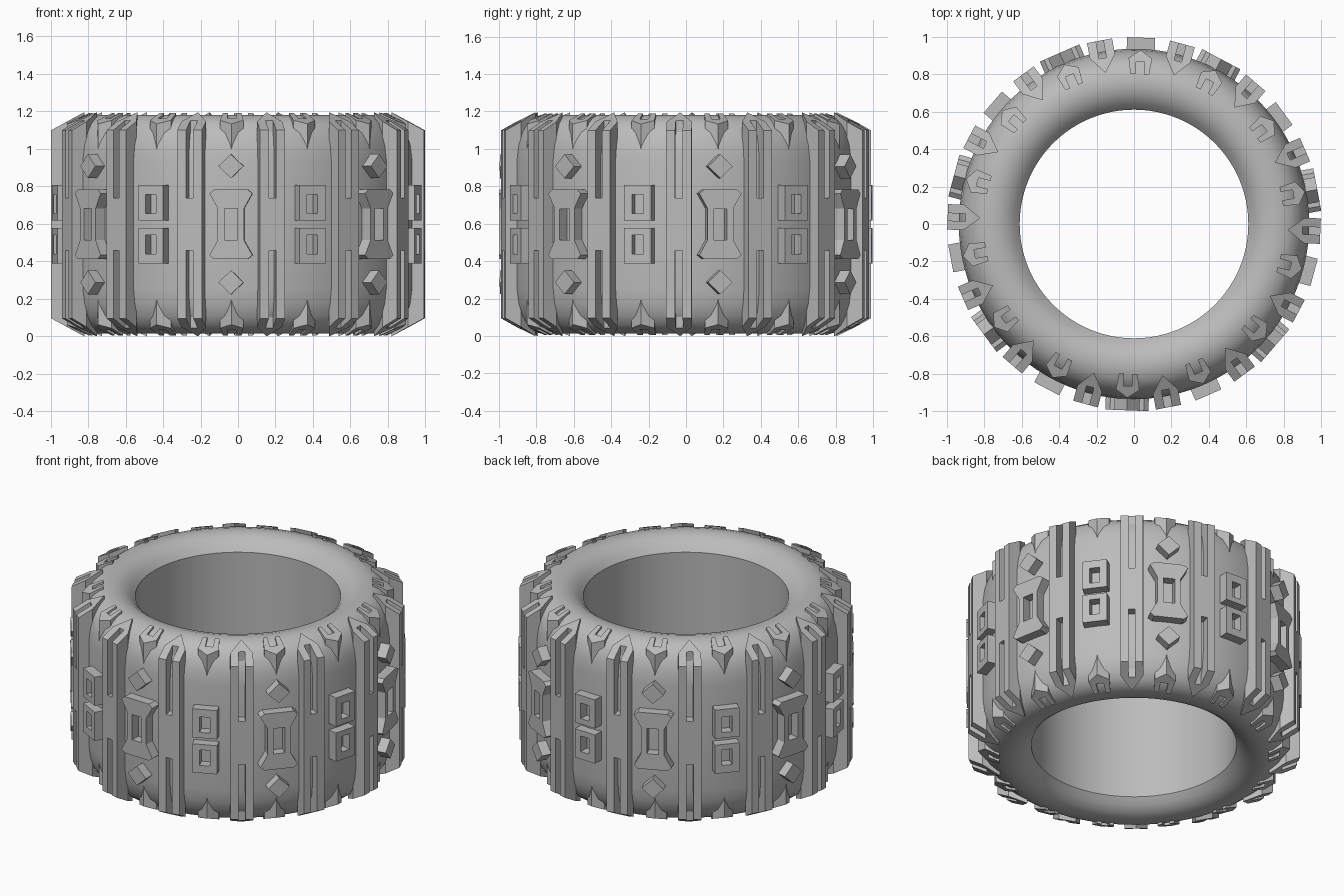
import bpy, bmesh, math
from mathutils import Vector

cube = bpy.data.objects.get("Cube")
if cube:
    bpy.data.objects.remove(cube, do_unlink=True)

MID = 0.597      # half height of the tyre
OUT = 0.995      # outer face of the tread lugs
COUNT = 14       # bars around the tread
STEP = 2 * math.pi / COUNT
PHASE = math.radians(-2.2)

rubber = bpy.data.materials.new("grey_rubber")
rubber.use_nodes = True
GREY = (0.5, 0.5, 0.5, 1)
rubber.diffuse_color = GREY
rubber.node_tree.nodes["Principled BSDF"].inputs["Base Color"].default_value = GREY


def add_object(name, mesh, angle=0.0):
    obj = bpy.data.objects.new(name, mesh)
    obj.rotation_euler.z = angle
    bpy.context.collection.objects.link(obj)
    return obj


def to_mesh(name, bm):
    bmesh.ops.recalc_face_normals(bm, faces=bm.faces)
    mesh = bpy.data.meshes.new(name)
    bm.to_mesh(mesh)
    bm.free()
    mesh.materials.append(rubber)
    return mesh


def prism(bm, loops, place):
    """Fill outlines (later ones are holes), extrude, then place(u, v, w) with w 0 or 1."""
    edges, verts = [], []
    for loop in loops:
        ring = [bm.verts.new((u, v, 0)) for u, v in loop]
        verts += ring
        edges += [bm.edges.new((ring[i - 1], ring[i])) for i in range(len(ring))]
    fill = bmesh.ops.triangle_fill(bm, edges=edges, use_beauty=True, normal=(0, 0, 1))
    faces = [g for g in fill["geom"] if isinstance(g, bmesh.types.BMFace)]
    new = bmesh.ops.extrude_face_region(bm, geom=faces, use_keep_orig=True)["geom"]
    top = [g for g in new if isinstance(g, bmesh.types.BMVert)]
    for group, w in ((verts, 0), (top, 1)):
        for v in group:
            v.co = Vector(place(v.co.x, v.co.y, w))


def rect(w, h, z=0.0):
    return [(-w, z - h), (w, z - h), (w, z + h), (-w, z + h)]


def mirrored(half):
    """Close a right-hand outline by mirroring it to the left."""
    return half + [(-x, y) for x, y in reversed(half) if x > 0]


def radial(u, v, w):
    """Tread plate raised outward from the casing."""
    return (u, -(OUT if w else 0.9), MID + v)


# Casing: lathed rounded section with a straight bore
half = [(0.61, 1.10), (0.64, 1.135), (0.68, 1.165), (0.73, 1.18), (0.78, 1.18),
        (0.83, 1.165), (0.87, 1.135), (0.905, 1.085), (0.925, 1.02), (0.935, 0.94)]
section = half + [(r, 2 * MID - z) for r, z in reversed(half)]
bm = bmesh.new()
ring = [bm.verts.new((r, 0, z)) for r, z in section]
edges = [bm.edges.new((ring[i - 1], ring[i])) for i in range(len(ring))]
bmesh.ops.spin(bm, geom=ring + edges, cent=(0, 0, 0), axis=(0, 0, 1),
               angle=2 * math.pi, steps=96, use_merge=True)
bmesh.ops.remove_doubles(bm, verts=bm.verts, dist=0.0005)
casing = add_object("tyre_casing", to_mesh("tyre_casing", bm))
bpy.context.view_layer.objects.active = casing
casing.select_set(True)
bpy.ops.object.shade_smooth_by_angle(angle=math.radians(30))

# Long tread bar: pointed plan, sloped ends
def bar_place(u, r, w):
    end = 1.195 - (r - 0.82) * 0.55
    return (u, -r, end if w else 2 * MID - end)


bm = bmesh.new()
prism(bm, [mirrored([(0, 0.82), (0.068, 0.91), (0.068, OUT)])], bar_place)
bar = add_object("bar_blank", to_mesh("bar_blank", bm))

# Two slots cut in the bar
bm = bmesh.new()
for side in (-1, 1):
    prism(bm, [rect(0.02, 0.25, side * 0.391)],
          lambda u, v, w: (u, -(1.1 if w else 0.9), MID + v))
cutter = add_object("slot_cutter", to_mesh("slot_cutter", bm))
cutter.hide_render = True
cut = bar.modifiers.new("slots", "BOOLEAN")
cut.operation, cut.object, cut.solver = "DIFFERENCE", cutter, "EXACT"
bpy.context.view_layer.update()
bar_mesh = bpy.data.meshes.new_from_object(bar.evaluated_get(bpy.context.evaluated_depsgraph_get()))
bar_mesh.name = "tread_bar"
for helper in (bar, cutter):
    bpy.data.objects.remove(helper, do_unlink=True)

# Hourglass lug with a window, and a diamond stud above and below
bm = bmesh.new()
quarter = [(0.09, 0.185), (0.115, 0.165), (0.07, 0.085)]
right = quarter + [(x, -z) for x, z in reversed(quarter)]
prism(bm, [mirrored(right), rect(0.035, 0.083)], radial)
hourglass_mesh = to_mesh("hourglass_lug", bm)
bm = bmesh.new()
for z in (-0.31, 0.31):
    prism(bm, [[(0, z - 0.064), (0.067, z), (0, z + 0.064), (-0.067, z)]], radial)
diamond_mesh = to_mesh("diamond_studs", bm)

# Pair of square lugs with windows
bm = bmesh.new()
for side in (-1, 1):
    prism(bm, [rect(0.075, 0.094, side * 0.115), rect(0.031, 0.051, side * 0.108)], radial)
block_mesh = to_mesh("block_pair", bm)

# Forked shoulder chevrons on both rims
bm = bmesh.new()
fork = mirrored([(0.023, 0.865), (0.023, 0.80), (0.05, 0.80), (0.063, 0.885), (0, 0.928)])
for side in (-1, 1):
    prism(bm, [fork], lambda u, r, w: (
        u, -r, MID + side * ((1.19 - (r - 0.80) * 0.45 if w else 1.0) - MID)))
chevron_mesh = to_mesh("shoulder_chevrons", bm)

# Repeat the tread around the casing
for i in range(COUNT):
    angle = PHASE + i * STEP
    add_object(f"tread_bar_{i}", bar_mesh, angle + STEP / 2)
    add_object(f"shoulder_chevrons_{i}", chevron_mesh, angle)
    if i % 2 == 0:
        add_object(f"hourglass_lug_{i}", hourglass_mesh, angle)
        add_object(f"diamond_studs_{i}", diamond_mesh, angle)
    else:
        add_object(f"block_pair_{i}", block_mesh, angle)
